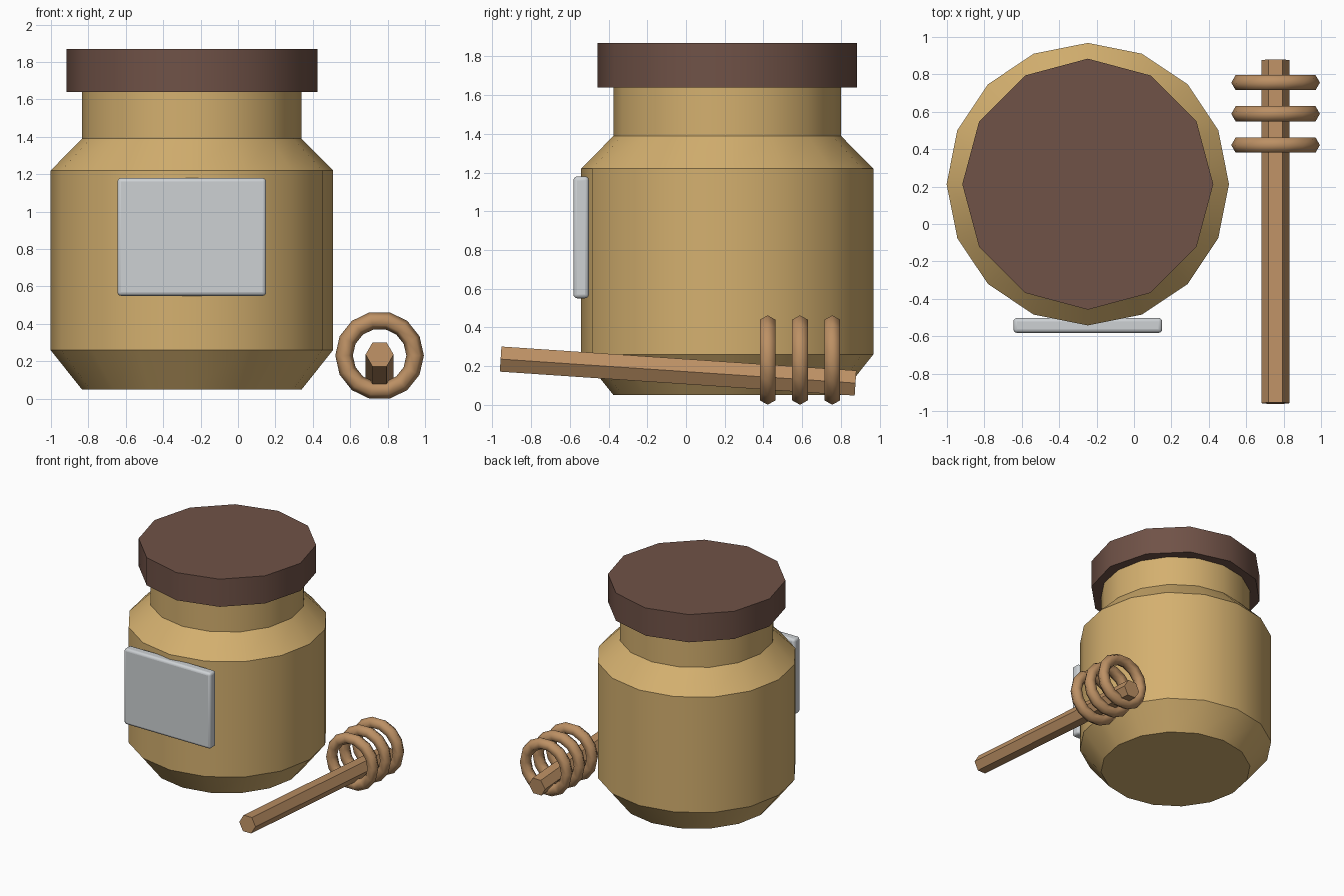
import bpy, math
from mathutils import Vector

cube = bpy.data.objects.get("Cube")
if cube:
    bpy.data.objects.remove(cube, do_unlink=True)


def material(name, rgb):
    """Flat material from an 8-bit sRGB colour."""
    linear = [((c / 255 + 0.055) / 1.055) ** 2.4 for c in rgb] + [1]
    mat = bpy.data.materials.new(name)
    mat.use_nodes = True
    mat.diffuse_color = linear
    mat.node_tree.nodes["Principled BSDF"].inputs["Base Color"].default_value = linear
    return mat


honey = material("honey", (212, 176, 111))
brown = material("dark brown", (112, 82, 71))
paper = material("pale grey", (205, 209, 212))
wood = material("light wood", (188, 144, 100))


def finish(name, mat, smooth_angle=None):
    obj = bpy.context.object
    obj.name = obj.data.name = name
    obj.data.materials.append(mat)
    if smooth_angle:
        bpy.ops.object.shade_smooth_by_angle(angle=math.radians(smooth_angle))
    return obj


def lathe(name, profile, sides, centre, mat):
    """Closed turned solid from (radius, height) pairs, bottom to top."""
    verts, faces = [], []
    for radius, z in profile:
        for i in range(sides):
            a = math.tau * i / sides
            verts.append((radius * math.cos(a), radius * math.sin(a), z))
    for ring in range(len(profile) - 1):
        for i in range(sides):
            j, b = (i + 1) % sides, ring * sides
            faces.append((b + i, b + j, b + sides + j, b + sides + i))
    last = (len(profile) - 1) * sides
    faces.append(tuple(reversed(range(sides))))
    faces.append(tuple(range(last, last + sides)))
    mesh = bpy.data.meshes.new(name)
    mesh.from_pydata(verts, [], faces)
    obj = bpy.data.objects.new(name, mesh)
    obj.location = (*centre, 0)
    bpy.context.collection.objects.link(obj)
    bpy.ops.object.select_all(action='DESELECT')
    obj.select_set(True)
    bpy.context.view_layer.objects.active = obj
    return finish(name, mat, 35)


# Jar and lid
jar_centre = (-0.247, 0.213)
body = [(0.588, 0.05), (0.755, 0.26), (0.755, 1.22), (0.587, 1.39), (0.587, 1.68)]
lathe("jar_body", body, 16, jar_centre, honey)
lathe("jar_lid", [(0.671, 1.64), (0.671, 1.87)], 12, jar_centre, brown)

# Label plate with softened edges
bpy.ops.mesh.primitive_cube_add(size=1, location=(jar_centre[0], -0.542, 0.865))
label = bpy.context.object
label.scale = (0.796, 0.08, 0.63)
bpy.ops.object.transform_apply(location=False, rotation=False, scale=True)
bevel = label.modifiers.new("soft_edges", 'BEVEL')
bevel.width = 0.02
bevel.segments = 3
finish("label", paper, 35)

# Dipper handle: six-sided rod lying at a slight slope
dipper_x = 0.757
front, back = Vector((dipper_x, -0.958, 0.236)), Vector((dipper_x, 0.876, 0.112))
axis = back - front
tilt = math.atan2(axis.z, axis.y) - math.pi / 2
# rotated a twelfth of a turn so the flats lie on top
bpy.ops.mesh.primitive_cylinder_add(vertices=6, radius=0.075, depth=axis.length)
rod = bpy.context.object
for v in rod.data.vertices:
    x, y = v.co.x, v.co.y
    c, s = math.cos(math.pi / 6), math.sin(math.pi / 6)
    if abs(max(p.co.x for p in rod.data.vertices) - 0.075) > 0.001:
        v.co.x, v.co.y = x * c - y * s, x * s + y * c
    else:
        break
else:
    pass
bpy.data.objects.remove(rod, do_unlink=True)
rod = lathe("dipper_handle", [(0.075, -axis.length / 2), (0.075, axis.length / 2)],
            6, (0, 0), wood)
rod.location = (front + back) / 2
rod.rotation_euler.x = tilt

# Dipper rings
for n, y in enumerate((0.422, 0.589, 0.756)):
    bpy.ops.mesh.primitive_torus_add(
        location=(dipper_x, y, 0.231), rotation=(math.pi / 2, 0, 0),
        major_segments=14, minor_segments=6, major_radius=0.19, minor_radius=0.047)
    finish(f"dipper_ring_{n + 1}", wood)
    bpy.ops.object.shade_smooth()
